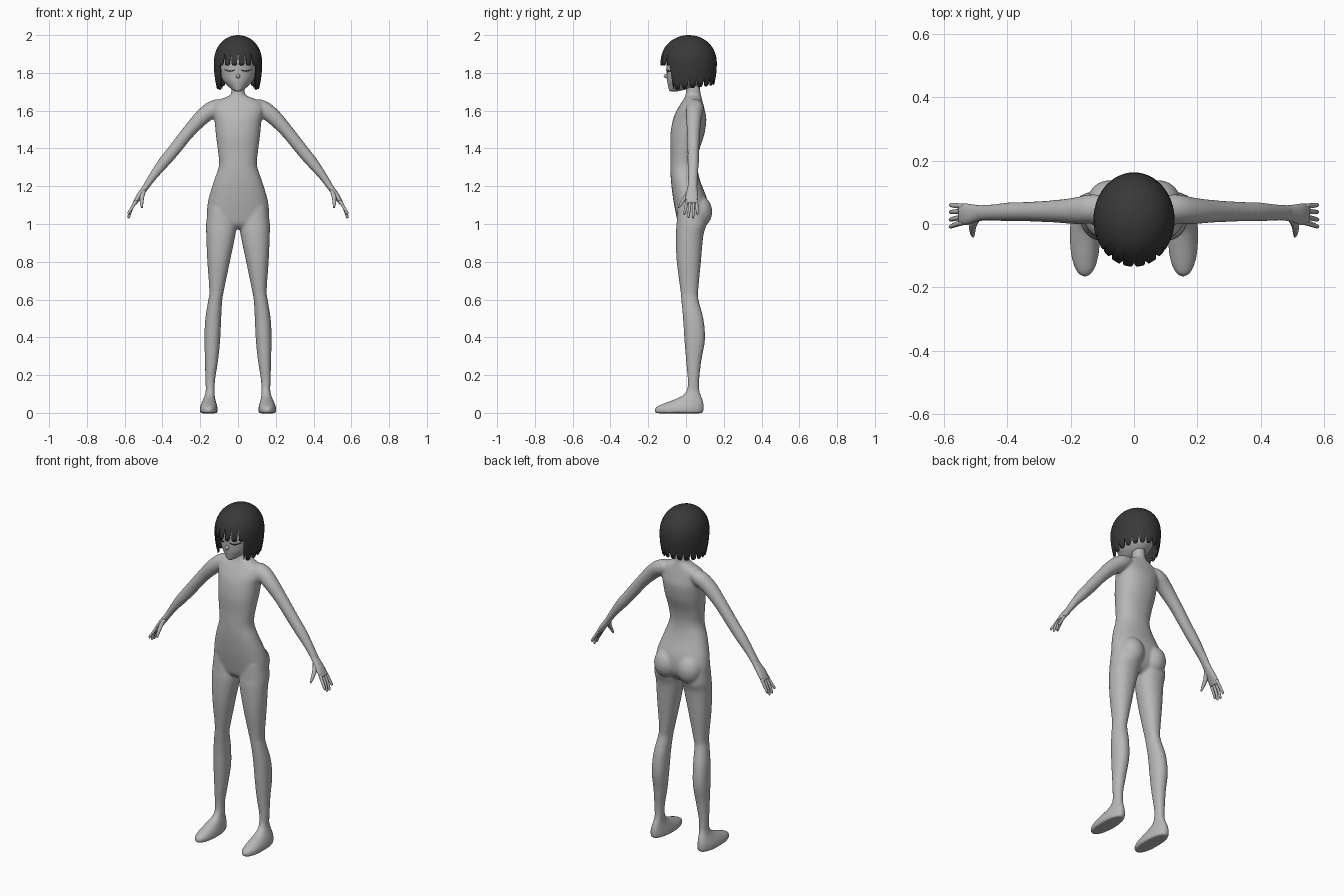
import bpy, bmesh, math
from mathutils import Matrix, Vector

if "Cube" in bpy.data.objects:
    bpy.data.objects.remove(bpy.data.objects["Cube"])


def material(name, v):
    m = bpy.data.materials.new(name)
    m.diffuse_color = (v, v, v, 1)
    m.use_nodes = True
    m.node_tree.nodes["Principled BSDF"].inputs["Base Color"].default_value = m.diffuse_color
    return m


SKIN = material("light grey", 0.48)
DARK = material("charcoal", 0.04)


def spline(rows, n):
    """Smooth (Catmull-Rom) interpolation of table rows."""
    out = []
    for i in range(len(rows) - 1):
        p0, p1, p2, p3 = (rows[max(0, min(len(rows) - 1, i + k))] for k in (-1, 0, 1, 2))
        for j in range(n):
            t = j / n
            out.append([0.5 * (2 * b + (c - a) * t + (2 * a - 5 * b + 4 * c - d) * t * t
                               + (3 * b - a - 3 * c + d) * t ** 3)
                        for a, b, c, d in zip(p0, p1, p2, p3)])
    return out + [list(rows[-1])]


def loft(bm, rows, s=1, sides=28, n=4, power=2.2, tilt=0):
    """Rows are (z, centre x, half width, front y, back y); tilt turns rings about y."""
    rings = []
    ct, st = math.cos(math.radians(tilt)), math.sin(math.radians(tilt))
    for z, cx, a, yf, yb in spline(rows, n):
        ring = []
        for k in range(sides):
            t = 2 * math.pi * k / sides
            c, d = math.cos(t), math.sin(t)
            u = a * math.copysign(abs(c) ** (2 / power), c)
            v = (yb - yf) / 2 * math.copysign(abs(d) ** (2 / power), d)
            ring.append(bm.verts.new((s * (cx + u * ct), (yf + yb) / 2 + v, z + u * st)))
        rings.append(ring)
    for r, q in zip(rings, rings[1:]):
        for k in range(sides):
            m = (k + 1) % sides
            bm.faces.new((r[k], r[m], q[m], q[k]))
    bm.faces.new(rings[0])
    bm.faces.new(rings[-1])


def ball(bm, loc, size):
    bmesh.ops.create_uvsphere(bm, u_segments=24, v_segments=14, radius=1,
                              matrix=Matrix.Translation(loc) @ Matrix.Diagonal((*size, 1)))


def finish(name, bm, mat):
    bmesh.ops.recalc_face_normals(bm, faces=bm.faces[:])
    me = bpy.data.meshes.new(name)
    bm.to_mesh(me)
    bm.free()
    me.materials.append(mat)
    for p in me.polygons:
        p.use_smooth = True
    ob = bpy.data.objects.new(name, me)
    bpy.context.collection.objects.link(ob)
    return ob


# Mannequin body: torso, legs and arms blended into one skin
bm = bmesh.new()
loft(bm, [(1.76, 0, .034, .0, .075), (1.70, 0, .035, .0, .076), (1.68, 0, .045, -.004, .08),
          (1.662, 0, .09, -.012, .084), (1.64, 0, .128, -.026, .09), (1.60, 0, .136, -.05, .10),
          (1.55, 0, .125, -.07, .108), (1.47, 0, .117, -.083, .096), (1.39, 0, .107, -.082, .07),
          (1.31, 0, .101, -.083, .06), (1.23, 0, .127, -.08, .075), (1.13, 0, .157, -.068, .112),
          (1.05, 0, .164, -.053, .115), (1.0, 0, .14, -.04, .09), (.975, 0, .09, -.015, .06)])
for s in (1, -1):
    ball(bm, (s * .076, .07, 1.065), (.072, .069, .085))
    loft(bm, [(1.09, .095, .062, -.045, .10), (1.0, .09, .079, -.05, .108),
              (.94, .091, .077, -.054, .092), (.81, .102, .061, -.05, .08),
              (.65, .113, .039, -.03, .065), (.60, .12, .037, -.025, .066),
              (.50, .131, .042, -.016, .092), (.39, .136, .042, -.009, .101),
              (.28, .14, .035, .0, .082), (.175, .147, .026, .009, .07),
              (.12, .147, .024, .004, .071), (.09, .15, .027, -.022, .08),
              (.07, .152, .033, -.065, .088), (.05, .154, .04, -.118, .093),
              (.03, .155, .046, -.16, .095), (.01, .155, .048, -.167, .093),
              (-.002, .155, .044, -.16, .088)], s)
    loft(bm, [(1.64, .085, .035, .015, .085), (1.612, .13, .046, .002, .094),
              (1.565, .19, .042, .0, .083), (1.49, .26, .035, .005, .075),
              (1.39, .34, .033, .008, .07), (1.32, .398, .03, .008, .068),
              (1.25, .452, .022, .01, .062), (1.19, .492, .017, .008, .06)],
         s, tilt=40, power=2)
body = finish("body", bm, SKIN)
rm = body.modifiers.new("blend", "REMESH")
rm.mode = "VOXEL"
rm.voxel_size = 0.0075
rm.use_smooth_shade = True
sm = body.modifiers.new("soften", "SMOOTH")
sm.factor = 0.5
sm.iterations = 6

# Hands: palm, four fingers and a thumb
for s, side in ((1, "left"), (-1, "right")):
    bm = bmesh.new()
    loft(bm, [(1.225, .468, .016, .012, .058), (1.185, .496, .016, .007, .06),
              (1.145, .525, .015, -.003, .064), (1.11, .547, .011, -.003, .064)],
         s, sides=16, tilt=35)
    for y0, y1, tip in ((.005, -.008, 1.05), (.022, .014, 1.032),
                        (.04, .038, 1.03), (.056, .06, 1.05)):
        ym = (y0 + y1) / 2
        loft(bm, [(1.125, .538, .009, y0 - .008, y0 + .008),
                  (1.085, .562, .008, ym - .008, ym + .008),
                  (tip + .01, .578, .007, y1 - .006, y1 + .006),
                  (tip, .58, .003, y1 - .003, y1 + .003)], s, sides=10, n=3, tilt=25)
    loft(bm, [(1.18, .497, .012, .005, .035), (1.145, .508, .012, -.014, .012),
              (1.11, .51, .009, -.034, -.014), (1.085, .508, .004, -.043, -.034)],
         s, sides=10, n=3)
    finish(side + "_hand", bm, SKIN)

# Head with small nose
bm = bmesh.new()
HEAD = [(1.702, 0, .012, -.082, -.045), (1.71, 0, .028, -.09, -.01), (1.73, 0, .053, -.095, .06),
        (1.76, 0, .08, -.10, .10), (1.80, 0, .095, -.102, .125), (1.85, 0, .102, -.104, .14),
        (1.90, 0, .098, -.098, .135), (1.95, 0, .068, -.06, .10), (1.975, 0, .03, -.02, .06)]
loft(bm, HEAD, sides=36, power=2)
ball(bm, (0, -.1, 1.783), (.011, .018, .012))
finish("head", bm, SKIN)

# Closed eyelid lines: thin strips laid on the face
for s, side in ((1, "left"), (-1, "right")):
    bm = bmesh.new()
    pairs = []
    for i in range(9):
        u = i / 8
        x = .017 + .053 * u
        z = 1.816 - .007 * math.sin(math.pi * u)
        y = .013 - .118 * math.sqrt(1 - (x / .0965) ** 2) - .0015
        w = .0008 + .0022 * math.sin(math.pi * min(1, u * .9))
        pairs.append([bm.verts.new((s * x, y, z + d)) for d in (-w, w)])
    for a, b in zip(pairs, pairs[1:]):
        bm.faces.new((a[0], b[0], b[1], a[1]))
    lid = finish(side + "_eyelid_line", bm, DARK)
    sol = lid.modifiers.new("thickness", "SOLIDIFY")
    sol.thickness = .003
    sol.offset = 0

# Bobbed hair: domed shell with a notched hem, short fringe and longer sides
bm = bmesh.new()
COLS, ROWS, LOCK = 120, 14, 6
top = bm.verts.new((0, .016, 2.0))
grid = []
for i in range(COLS):
    ang = 2 * math.pi * i / COLS
    off = abs((ang + math.pi) % (2 * math.pi) - math.pi)
    fringe = off < math.radians(50)
    hem = 1.838 if fringe else 1.695 + .045 * off / math.pi
    if i % LOCK == 0:
        hem += .075 if fringe else .05
    elif i % LOCK in (1, LOCK - 1):
        hem += .008
    col = []
    for r in range(1, ROWS + 1):
        z = 2 - (2 - hem) * (1 - math.cos(r / ROWS * math.pi / 2))
        t = (z - 1.85) / .15
        f = (1 - t ** 2.2) ** .5 if t > 0 else 1 - .16 * t * t
        col.append(bm.verts.new((.128 * f * math.sin(ang), .014 - .149 * f * math.cos(ang), z)))
    grid.append(col)
for i in range(COLS):
    a, b = grid[i], grid[(i + 1) % COLS]
    bm.faces.new((top, a[0], b[0]))
    for r in range(ROWS - 1):
        bm.faces.new((a[r], a[r + 1], b[r + 1], b[r]))
hair = finish("hair", bm, DARK)
sol = hair.modifiers.new("thickness", "SOLIDIFY")
sol.thickness = .006
sol.offset = -1
